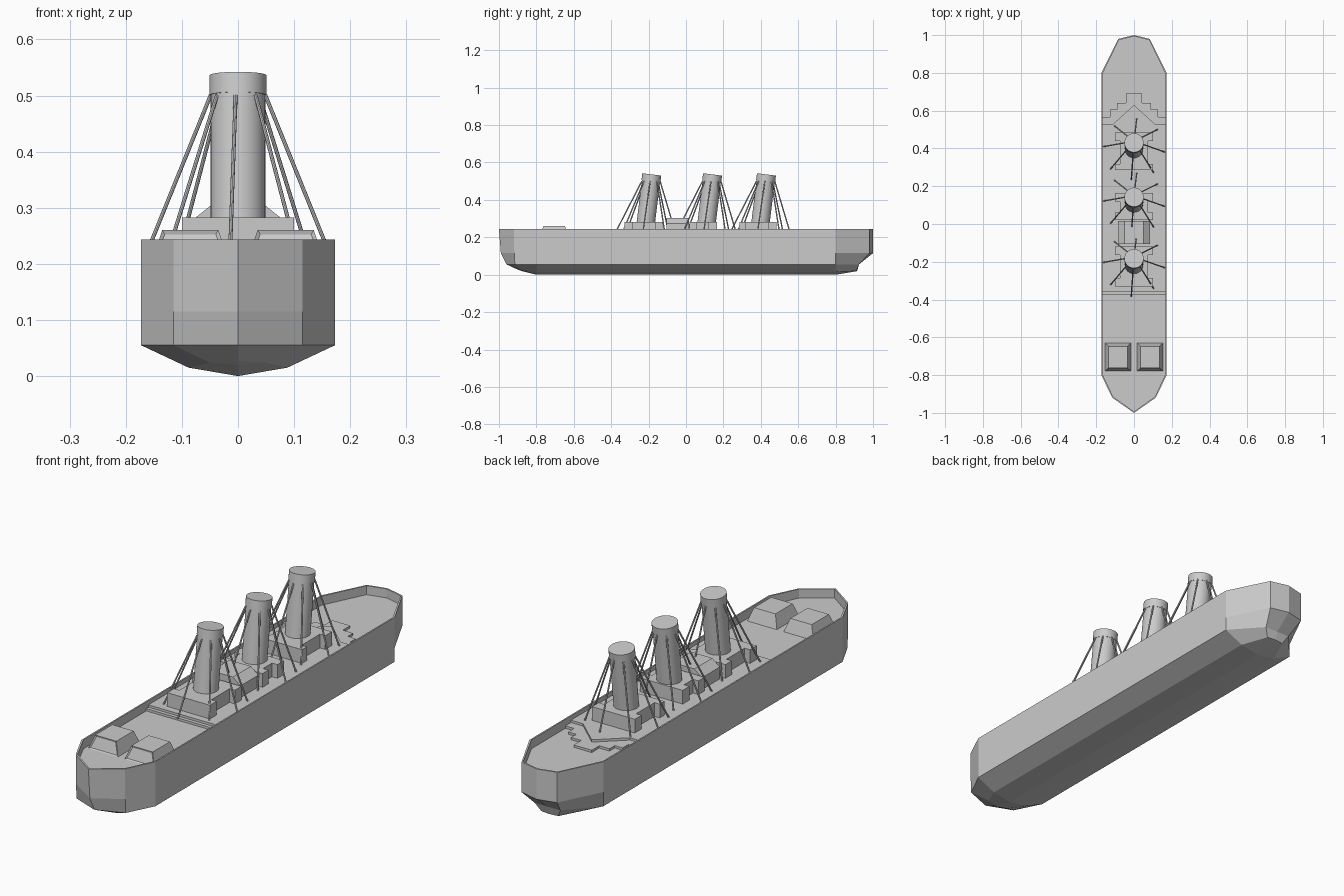
import bpy, bmesh, math
from mathutils import Vector, Matrix

if "Cube" in bpy.data.objects:
    bpy.data.objects.remove(bpy.data.objects["Cube"])

grey = bpy.data.materials.new("ship grey")
grey.use_nodes = True
COLOUR = (0.6, 0.6, 0.6, 1)
grey.diffuse_color = COLOUR
grey.node_tree.nodes["Principled BSDF"].inputs["Base Color"].default_value = COLOUR

DECK, RIM = 0.205, 0.243
TIER = 0.01


def finish(name, bm):
    bmesh.ops.recalc_face_normals(bm, faces=bm.faces)
    mesh = bpy.data.meshes.new(name)
    bm.to_mesh(mesh)
    bm.free()
    mesh.materials.append(grey)
    obj = bpy.data.objects.new(name, mesh)
    bpy.context.collection.objects.link(obj)
    return obj


def mirror_x(points):
    """Close a half outline whose points run from front to back at x >= 0."""
    return points + [(-x, y) for x, y in reversed(points) if x > 0]


def prism(name, outline, z0, z1):
    bm = bmesh.new()
    base = bm.faces.new([bm.verts.new((x, y, z0)) for x, y in outline])
    top = bmesh.ops.extrude_face_region(bm, geom=[base])["geom"]
    verts = [v for v in top if isinstance(v, bmesh.types.BMVert)]
    bmesh.ops.translate(bm, verts=verts, vec=(0, 0, z1 - z0))
    if not base.is_valid or len(bm.faces) == len(outline) + 1:
        bm.faces.new([v for v in bm.verts if v not in verts])
    return finish(name, bm)


def rod(bm, a, b, r1, r2, sides):
    """Add a capped cylinder between two points."""
    axis = b - a
    turn = Vector((0, 0, 1)).rotation_difference(axis).to_matrix().to_4x4()
    bmesh.ops.create_cone(bm, cap_ends=True, segments=sides, radius1=r1, radius2=r2,
                          depth=axis.length,
                          matrix=Matrix.Translation((a + b) / 2) @ turn)


# Hull: half rows from the deck centre, over the bulwark, down to the keel
plan = [(0, -1), (.115, -.92), (.173, -.8), (.173, .8), (.083, .98), (0, 1)]
waist = [(0, -.99), (.115, -.918), (.173, -.8), (.173, .8), (.083, .98), (0, 1)]
bilge = [(0, -.96), (.115, -.915), (.173, -.8), (.173, .8), (.06, .925), (0, .925)]
floor = [(0, -.9), (.05, -.88), (.088, -.8), (.088, .8), (.04, .91), (0, .915)]
inner = [(x * .965, y * .993) for x, y in plan]
at = lambda row, z: [(x, y, z) for x, y in row]
floor_z = (.027, .024, .015, .015, .02, .02)
keel_z = (.027, .02, 0, 0, .018, .02)
rows = [[(0, y, DECK) for x, y in inner], at(inner, DECK), at(inner, RIM), at(plan, RIM),
        at(waist, .115), at(bilge, .055),
        [(x, y, z) for (x, y), z in zip(floor, floor_z)],
        [(0, y, z) for (x, y), z in zip(floor, keel_z)]]
bm = bmesh.new()
for side in (1, -1):
    grid = [[bm.verts.new((x * side, y, z)) for x, y, z in row] for row in rows]
    for r0, r1 in zip(grid, grid[1:]):
        for i in range(len(plan) - 1):
            bm.faces.new((r0[i], r0[i + 1], r1[i + 1], r1[i]))
bmesh.ops.remove_doubles(bm, verts=bm.verts, dist=0.0005)
finish("hull", bm)

# Two thin midship deck tiers: stepped aft edge below, pointed aft edge above
W = .167
stairs = [(W, -.375), (W, .567), (.127, .567), (.127, .605), (.09, .605),
          (.09, .64), (.042, .64), (.042, .69)]
prism("lower_deck_tier", mirror_x(stairs), DECK, DECK + TIER)
chevron = [(W, -.36), (W, .53), (.11, .53), (0, .63)]
prism("upper_deck_tier", mirror_x(chevron), DECK, DECK + 2 * TIER)

# Deckhouses below the funnels, with notched sides
for name, y0, y1, y2, y3 in (("front", -.33, -.285, -.163, -.12),
                             ("middle", .02, .06, .12, .165),
                             ("rear", .285, .318, .44, .485)):
    w, n = .1, .075
    side = [(w, y0), (w, y1), (n, y1), (n, y2), (w, y2), (w, y3)]
    prism(name + "_deckhouse", mirror_x(side), DECK, .283)

# Bridge house with sloping shoulders
section = [(.085, DECK), (.085, .275), (.05, .303)]
section += [(-x, z) for x, z in reversed(section)]
bm = bmesh.new()
ends = [[bm.verts.new((x, y, z)) for x, z in section] for y in (-.105, .015)]
for end in ends:
    bm.faces.new(end)
for i in range(len(section)):
    j = (i + 1) % len(section)
    bm.faces.new((ends[0][i], ends[0][j], ends[1][j], ends[1][i]))
finish("bridge_house", bm)

# Raked funnels with a collar and eight stays each
lean = Vector((0, math.sin(math.radians(7)), math.cos(math.radians(7))))
for name, y in (("front", -.183), ("middle", .142), ("rear", .43)):
    top = Vector((0, y, .536))
    bm = bmesh.new()
    rod(bm, top - lean * .3, top - lean * .035, .049, .049, 32)
    rod(bm, top - lean * .036, top, .051, .051, 32)
    funnel = finish(name + "_funnel", bm)
    bpy.ops.object.select_all(action='DESELECT')
    funnel.select_set(True)
    bpy.context.view_layer.objects.active = funnel
    bpy.ops.object.shade_smooth_by_angle(angle=math.radians(30))

    bm = bmesh.new()
    ring = top - lean * .036
    foot = Vector((0, y - .035, DECK + TIER))
    for k in range(8):
        a = math.radians(45 * k - 5)
        out = Vector((math.cos(a), math.sin(a), 0))
        rod(bm, foot + out * .165, ring + out * .049, .0035, .0035, 8)
    finish(name + "_funnel_stays", bm)

# Cargo hatches on the foredeck: tapered boxes with a recessed front panel
for name, x in (("left", .085), ("right", -.085)):
    bm = bmesh.new()
    bmesh.ops.create_cube(bm, size=1)
    for v in bm.verts:
        up = v.co.z > 0
        v.co = (x + v.co.x * (.1 if up else .138),
                -.705 + v.co.y * (.115 if up else .15), .26 if up else DECK)
    front = min(bm.faces, key=lambda f: f.calc_center_median().y)
    bmesh.ops.recalc_face_normals(bm, faces=bm.faces)
    bmesh.ops.inset_individual(bm, faces=[front], thickness=.008, depth=-.004)
    finish(name + "_hatch", bm)
